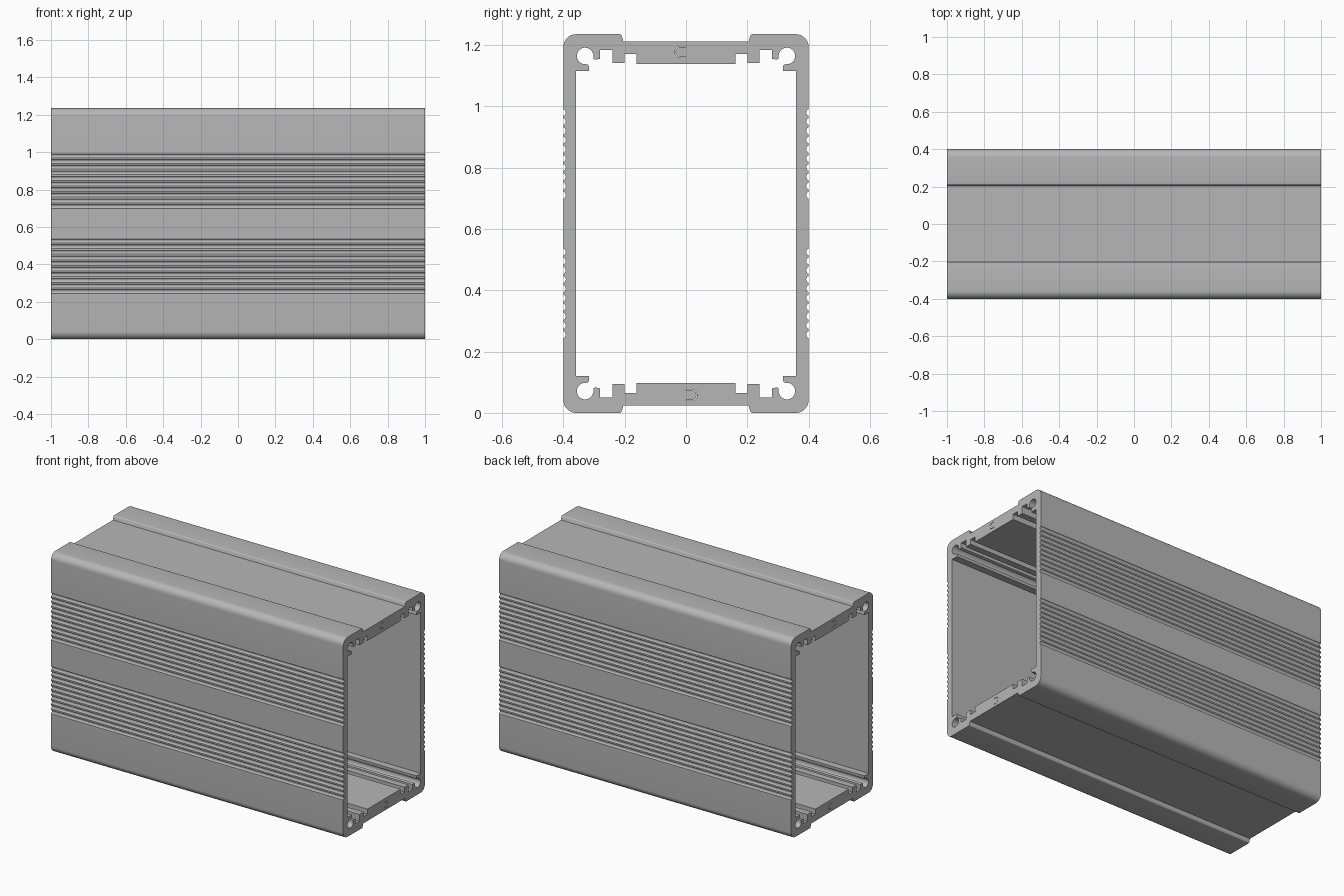
import bpy, bmesh
from math import sin, cos, radians, pi

cube = bpy.data.objects.get("Cube")
if cube:
    bpy.data.objects.remove(cube, do_unlink=True)

LENGTH, HEIGHT, HALF_W = 2.0, 1.235, 0.4
MID = HEIGHT / 2

aluminium = bpy.data.materials.new("brushed grey aluminium")
aluminium.use_nodes = True
GREY = (0.47, 0.47, 0.47, 1)
aluminium.diffuse_color = GREY
aluminium.node_tree.nodes["Principled BSDF"].inputs["Base Color"].default_value = GREY


def arc(y, z, r, start, end, steps, rz=None):
    """Points on an arc, angles in degrees."""
    rz = r if rz is None else rz
    angles = [radians(start + (end - start) * i / steps) for i in range(steps + 1)]
    return [(y + r * cos(a), z + rz * sin(a)) for a in angles]


def full_loop(quarter):
    """Mirror an upper +y quarter, running side to top, into a closed loop."""
    half = quarter + [(-y, z) for y, z in reversed(quarter)]
    return half + [(y, HEIGHT - z) for y, z in reversed(half)]


# Outer quarter: grip grooves, rounded corner, recessed centre of the top
outer = []
for i in range(10):
    outer += arc(HALF_W, 0.71 + 0.03 * i, 0.008, 270, 90, 8, 0.0105)
outer += arc(HALF_W - 0.042, HEIGHT - 0.042, 0.042, 0, 90, 10)
outer += arc(0.217, HEIGHT - 0.008, 0.008, 90, 160, 4)
outer += [(0.204, 1.211)]

# Inner quarter: wall, hook, screw channel, board slots
inner = [(0.358, 1.115), (0.316, 1.115), (0.316, 1.128), (0.319, 1.135)]
inner += arc(0.329, 1.164, 0.027, -95, 190, 24)
inner += [(0.301, 1.154), (0.296, 1.152), (0.28, 1.155), (0.28, 1.184),
          (0.24, 1.184), (0.24, 1.141), (0.2, 1.141), (0.2, 1.17),
          (0.162, 1.17), (0.162, 1.138)]

# Fine open-ring slits in the top and bottom webs
slit = [(0, 1.195)] + arc(-0.018, 1.177, 0.018, 90, 270, 12) + [(0, 1.159)]
slit += [(0, 1.161)] + arc(-0.018, 1.177, 0.016, 270, 90, 12) + [(0, 1.193)]
slit_low = [(-y, HEIGHT - z) for y, z in slit]

# Fill the cross-section and extrude it along x
bm = bmesh.new()
for loop in (full_loop(outer), full_loop(inner), slit, slit_low):
    verts = [bm.verts.new((-LENGTH / 2, y, z)) for y, z in loop]
    for a, b in zip(verts, verts[1:] + verts[:1]):
        bm.edges.new((a, b))
bmesh.ops.triangle_fill(bm, use_beauty=True, edges=bm.edges[:], normal=(1, 0, 0))
ends = bmesh.ops.extrude_face_region(bm, geom=bm.faces[:], use_keep_orig=True)
moved = [g for g in ends["geom"] if isinstance(g, bmesh.types.BMVert)]
bmesh.ops.translate(bm, verts=moved, vec=(LENGTH, 0, 0))
bmesh.ops.recalc_face_normals(bm, faces=bm.faces[:])

mesh = bpy.data.meshes.new("extruded_housing")
bm.to_mesh(mesh)
bm.free()
mesh.materials.append(aluminium)
housing = bpy.data.objects.new("extruded_housing", mesh)
bpy.context.collection.objects.link(housing)

# Smooth the rounded runs, keep the corners crisp
bpy.ops.object.select_all(action="DESELECT")
housing.select_set(True)
bpy.context.view_layer.objects.active = housing
bpy.ops.object.shade_smooth_by_angle(angle=pi / 6)
